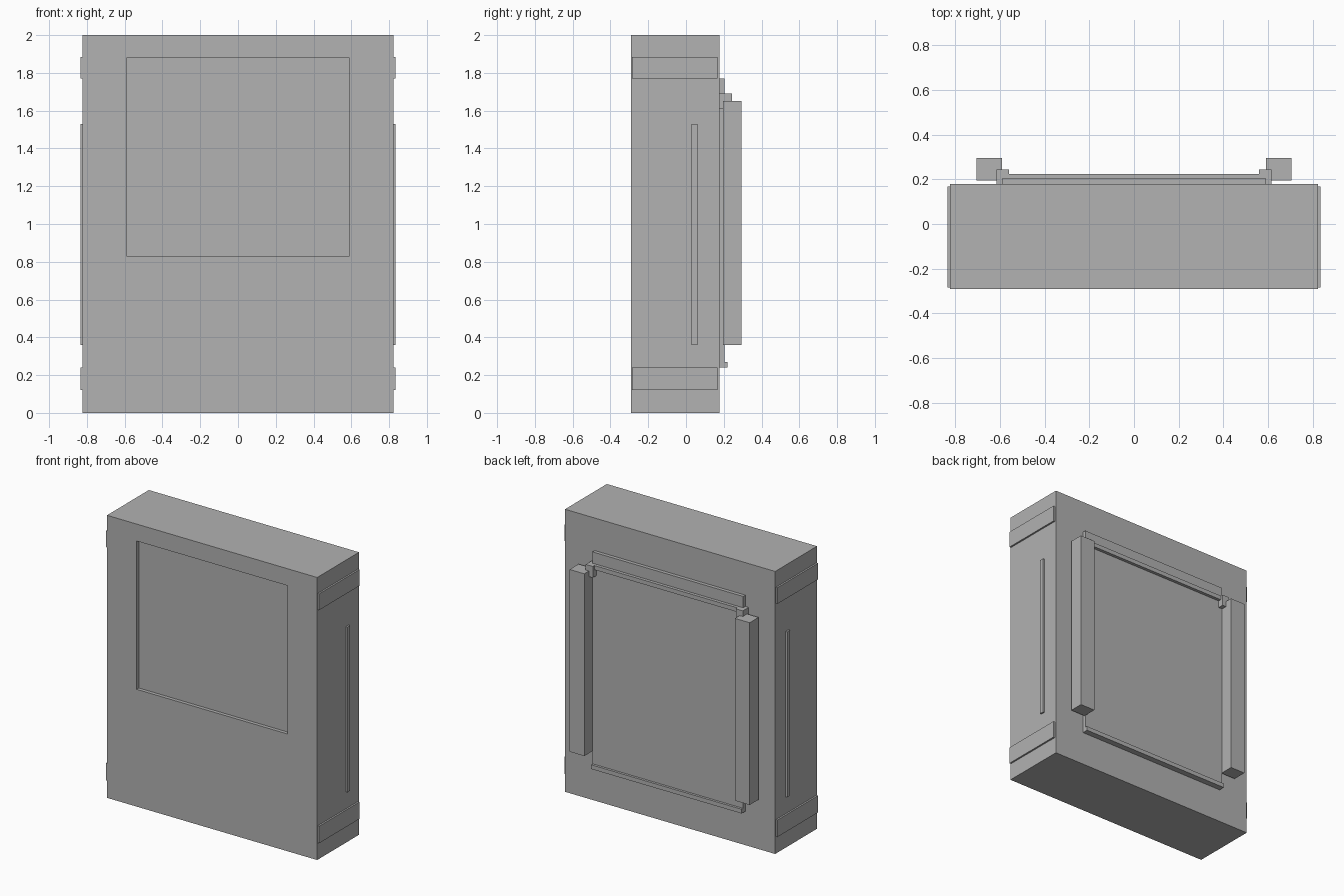
import bpy, bmesh
from mathutils import Vector

if "Cube" in bpy.data.objects:
    bpy.data.objects.remove(bpy.data.objects["Cube"], do_unlink=True)

GREY = (0.445, 0.445, 0.445, 1)
mat = bpy.data.materials.new("plain grey")
mat.use_nodes = True
mat.diffuse_color = GREY
mat.node_tree.nodes["Principled BSDF"].inputs["Base Color"].default_value = GREY


def box_mesh(x, y, z):
    """Box spanning three (low, high) ranges."""
    bm = bmesh.new()
    bmesh.ops.create_cube(bm, size=1)
    for v in bm.verts:
        v.co = Vector(r[0] if c < 0 else r[1] for c, r in zip(v.co, (x, y, z)))
    return bm


def finish(name, bm):
    bmesh.ops.recalc_face_normals(bm, faces=bm.faces)
    mesh = bpy.data.meshes.new(name)
    bm.to_mesh(mesh)
    bm.free()
    mesh.materials.append(mat)
    obj = bpy.data.objects.new(name, mesh)
    bpy.context.collection.objects.link(obj)
    return obj


def box(name, x, y, z):
    return finish(name, box_mesh(x, y, z))


def pair(name, x, y, z):
    """Same box on the left (+x) and the right (-x)."""
    box("left_" + name, x, y, z)
    box("right_" + name, (-x[1], -x[0]), y, z)


# Cabinet body with a shallow recessed window in the front
WIN_X, WIN_Z, RECESS = 0.59, (0.83, 1.88), 0.025
bm = box_mesh((-0.823, 0.823), (-0.29, 0.178), (0, 2))
cuts = [((x, 0, 0), (1, 0, 0)) for x in (-WIN_X, WIN_X)]
cuts += [((0, 0, z), (0, 0, 1)) for z in WIN_Z]
for co, no in cuts:
    bmesh.ops.bisect_plane(bm, geom=bm.verts[:] + bm.edges[:] + bm.faces[:],
                           plane_co=co, plane_no=no)
bm.normal_update()
window = [f for f in bm.faces if f.normal.y < -0.9
          and abs(f.calc_center_median().x) < WIN_X
          and WIN_Z[0] < f.calc_center_median().z < WIN_Z[1]]
pushed = bmesh.ops.extrude_discrete_faces(bm, faces=window)["faces"]
for v in {v for f in pushed for v in f.verts}:
    v.co.y += RECESS
bmesh.ops.dissolve_limit(bm, angle_limit=0.01, verts=bm.verts, edges=bm.edges)
finish("cabinet_body", bm)

# Raised bands and slim strips on both sides
SIDE = (0.82, 0.835)
pair("upper_band", SIDE, (-0.285, 0.167), (1.77, 1.885))
pair("lower_band", SIDE, (-0.285, 0.167), (0.12, 0.24))
pair("side_strip", SIDE, (0.03, 0.06), (0.36, 1.53))

# Back panel with rails along its top and bottom
box("back_panel", (-0.59, 0.59), (0.175, 0.203), (0.24, 1.77))
box("upper_rail", (-0.59, 0.59), (0.175, 0.225), (1.66, 1.69))
box("lower_rail", (-0.59, 0.59), (0.175, 0.22), (0.24, 0.27))

# Upright posts and the clips that hold them
pair("back_post", (0.59, 0.705), (0.195, 0.295), (0.36, 1.65))
pair("post_clip", (0.56, 0.615), (0.175, 0.243), (1.61, 1.69))
